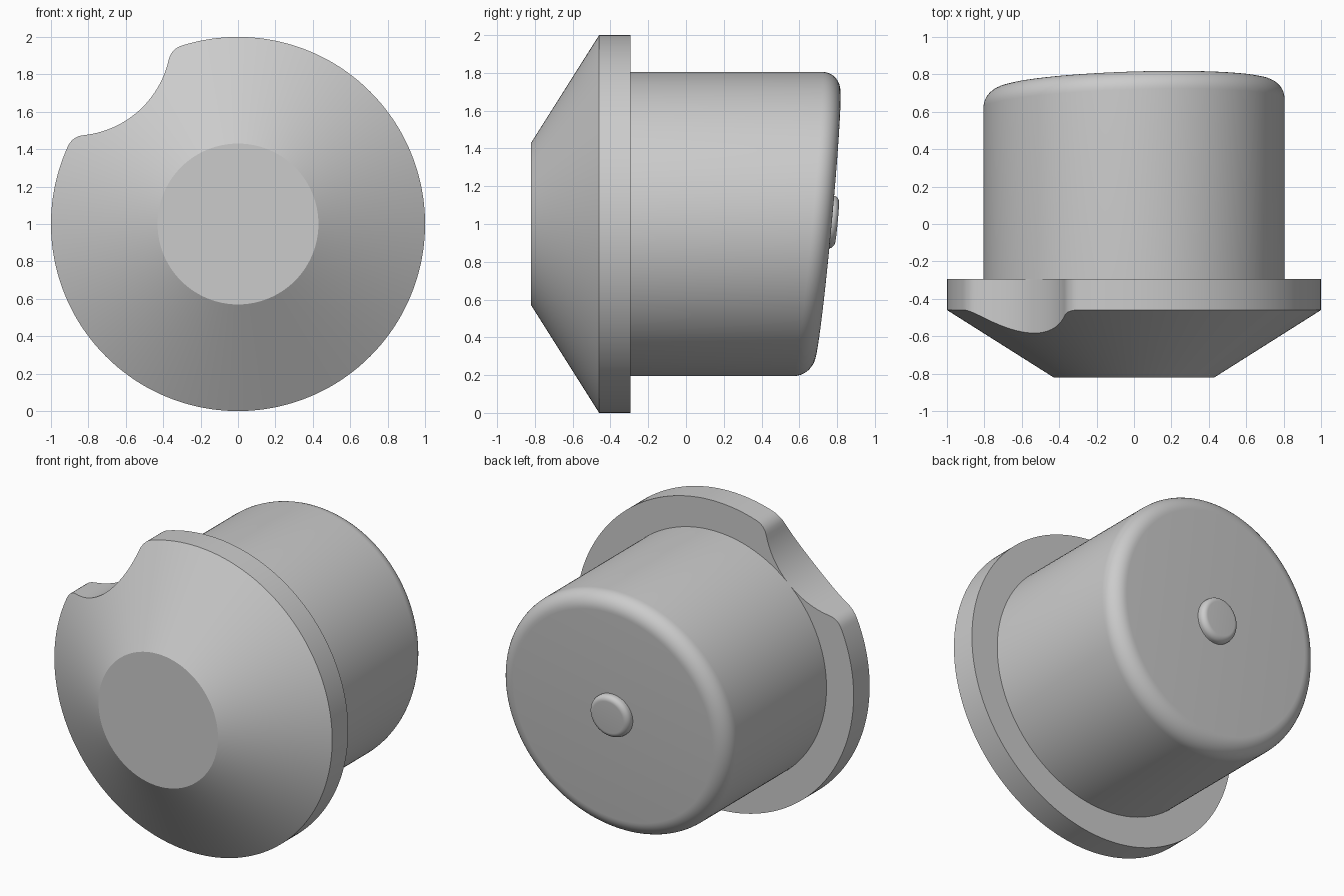
import bpy, bmesh
from math import sin, cos, sqrt, acos, atan2, pi, radians

cube = bpy.data.objects.get("Cube")
if cube:
    bpy.data.objects.remove(cube, do_unlink=True)

grey = bpy.data.materials.new("plain grey")
grey.use_nodes = True
COLOUR = (0.6, 0.6, 0.6, 1)
grey.diffuse_color = COLOUR
grey.node_tree.nodes["Principled BSDF"].inputs["Base Color"].default_value = COLOUR

AXIS_Z = 1.0            # height of the common axis, which runs along y
TILT_X, TILT_Z = 0.03, 0.093   # slope of the slanted back face


def loft(name, rings, steps, cap_start=True):
    """Skin rings around the y axis; each ring maps an angle to (radius, y)."""
    bm = bmesh.new()
    loops = []
    for ring in rings:
        loop = []
        for i in range(steps):
            a = 2 * pi * i / steps
            r, y = ring(a)
            loop.append(bm.verts.new((r * cos(a), y, AXIS_Z + r * sin(a))))
        loops.append(loop)
    for lo, hi in zip(loops, loops[1:]):
        for i in range(steps):
            j = (i + 1) % steps
            bm.faces.new((lo[i], lo[j], hi[j], hi[i]))
    if cap_start:
        bm.faces.new(loops[0])
    bm.faces.new(loops[-1])
    bmesh.ops.recalc_face_normals(bm, faces=bm.faces)
    mesh = bpy.data.meshes.new(name)
    bm.to_mesh(mesh)
    bm.free()
    mesh.materials.append(grey)
    obj = bpy.data.objects.new(name, mesh)
    bpy.context.collection.objects.link(obj)
    bpy.ops.object.select_all(action="DESELECT")
    obj.select_set(True)
    bpy.context.view_layer.objects.active = obj
    bpy.ops.object.shade_smooth_by_angle(angle=radians(25))
    return obj


def flat(r, y):
    return lambda a: (r, y)


def slanted(r, y):
    return lambda a: (r, y + r * (TILT_X * cos(a) + TILT_Z * sin(a)))


def rounded_edge(r, y, fillet, steps=10):
    """Slanted rings that turn a wall into an end face."""
    turns = [pi / 2 * k / steps for k in range(steps + 1)]
    return [slanted(r - fillet * (1 - cos(t)), y - fillet * (1 - sin(t)))
            for t in turns]


# Conical flange with a scalloped notch that has rounded shoulders
FRONT_Y, RIM_Y, BACK_Y = -0.82, -0.46, -0.295
FACE_R, BODY_R = 0.43, 0.805
NOTCH_R, SHOULDER = 0.52, 0.1
NOTCH_ANGLE = radians(131.5)
notch_d = BODY_R + NOTCH_R
shoulder_d = 1 - SHOULDER
reach = NOTCH_R + SHOULDER
outer_angle = acos((shoulder_d**2 + notch_d**2 - reach**2) / (2 * shoulder_d * notch_d))
mix = NOTCH_R / reach
inner_angle = atan2(shoulder_d * sin(outer_angle) * mix,
                    notch_d + (shoulder_d * cos(outer_angle) - notch_d) * mix)


def rim_radius(a):
    d = abs(a - NOTCH_ANGLE)
    if d >= outer_angle:
        return 1.0
    if d >= inner_angle:
        e = outer_angle - d
        return shoulder_d * cos(e) + sqrt(SHOULDER**2 - (shoulder_d * sin(e))**2)
    return notch_d * cos(d) - sqrt(NOTCH_R**2 - (notch_d * sin(d))**2)


def rim_front(a):
    r = rim_radius(a)
    return r, FRONT_Y + (r - FACE_R) * (RIM_Y - FRONT_Y) / (1 - FACE_R)


loft("flange", [flat(FACE_R, FRONT_Y), rim_front,
                lambda a: (rim_radius(a), BACK_Y)], 360)

# Round body with a slanted, filleted back face
loft("body", [flat(BODY_R, BACK_Y)] + rounded_edge(BODY_R, 0.75, 0.105), 180,
     cap_start=False)

# Small button lying on the slanted face
button = loft("button", [slanted(0.14, 0.74)] + rounded_edge(0.14, 0.8, 0.035), 64)
button.location.z = 0.01
